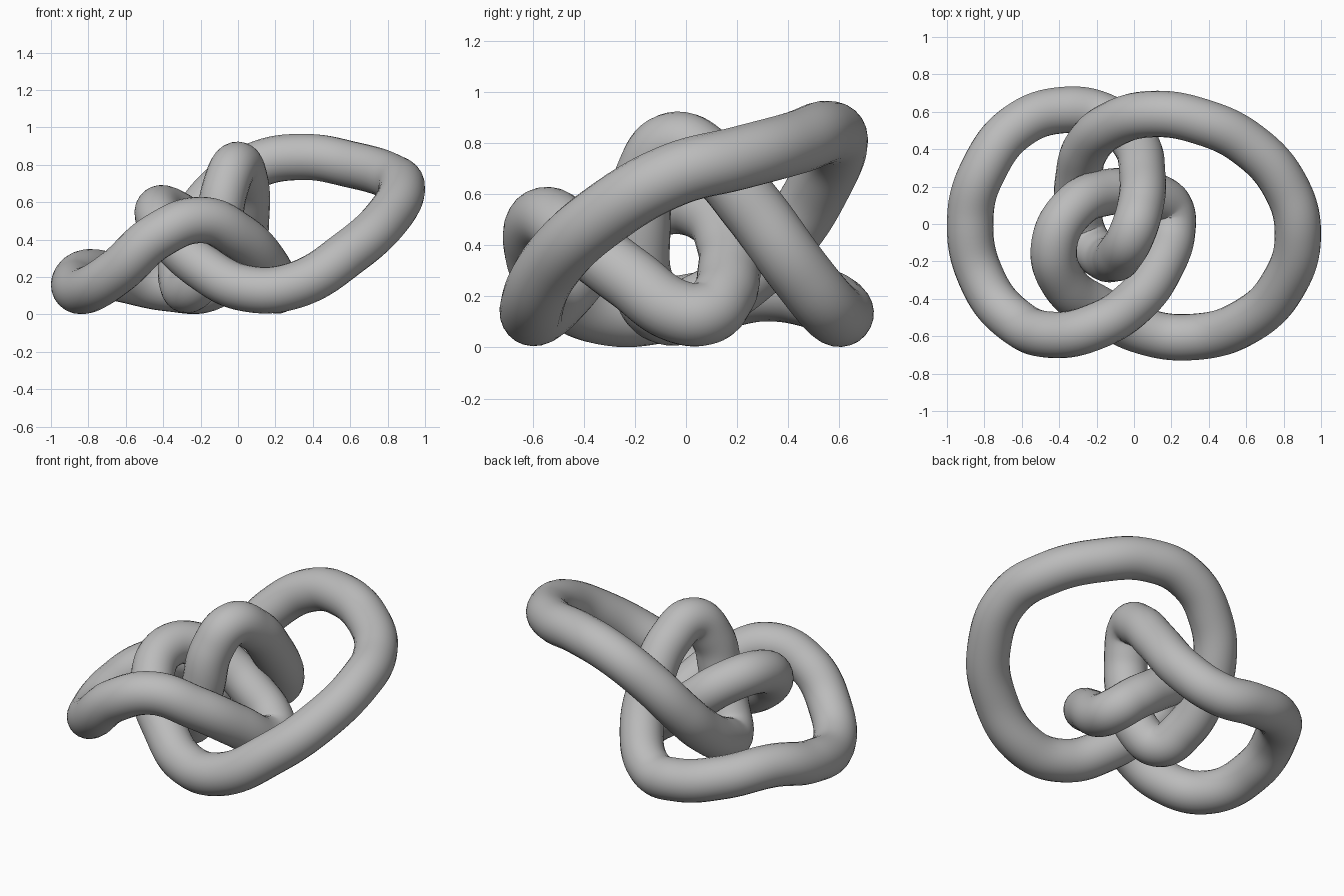
import bpy

if "Cube" in bpy.data.objects:
    bpy.data.objects.remove(bpy.data.objects["Cube"])

RADIUS = 0.124

# Plain grey surface
grey = bpy.data.materials.new("grey")
grey.use_nodes = True
color = (0.5, 0.5, 0.5, 1)
grey.diffuse_color = color
grey.node_tree.nodes["Principled BSDF"].inputs["Base Color"].default_value = color

# Closed centre line of the knot, section by section
left_loop = [(-.16, .575, .14), (-.37, .61, .14), (-.62, .525, .19), (-.8, .3, .225),
             (-.876, .02, .165), (-.81, -.3, .13), (-.64, -.515, .235), (-.43, -.593, .42),
             (-.2, -.545, .505), (0, -.42, .42)]
inner_ring = [(.145, -.22, .27), (.205, -.03, .14), (.195, .08, .135), (.12, .145, .2),
              (-.005, .168, .29), (-.15, .168, .395), (-.32, .09, .53), (-.425, -.1, .56),
              (-.37, -.32, .425)]
right_loop = [(-.18, -.46, .245), (.04, -.57, .14), (.3, -.605, .155), (.6, -.52, .335),
              (.8, -.32, .52), (.876, -.05, .675), (.81, .2, .74), (.61, .425, .8),
              (.35, .55, .842), (.1, .588, .8), (-.12, .53, .65)]
upright_loop = [(-.255, .405, .45), (-.295, .26, .3), (-.3, .08, .18), (-.26, -.08, .135),
                (-.17, -.17, .25), (-.11, -.185, .45), (-.07, -.155, .67), (-.01, -.05, .798),
                (.035, .1, .725), (.045, .26, .545), (0, .44, .3)]
path = left_loop + inner_ring + right_loop + upright_loop

# Round tube swept along the line
curve = bpy.data.curves.new("knot_tube", "CURVE")
curve.dimensions = "3D"
curve.bevel_depth = RADIUS
curve.bevel_resolution = 10
curve.resolution_u = 10
curve.twist_smooth = 8
spline = curve.splines.new("BEZIER")
spline.bezier_points.add(len(path) - 1)
spline.use_cyclic_u = True
for point, co in zip(spline.bezier_points, path):
    point.co = co
    point.handle_left_type = point.handle_right_type = "AUTO"
curve.materials.append(grey)

# Turn the sweep into a smooth mesh
knot = bpy.data.objects.new("knot_tube", curve)
bpy.context.collection.objects.link(knot)
bpy.ops.object.select_all(action="DESELECT")
knot.select_set(True)
bpy.context.view_layer.objects.active = knot
bpy.ops.object.convert(target="MESH")
bpy.ops.object.shade_smooth()
